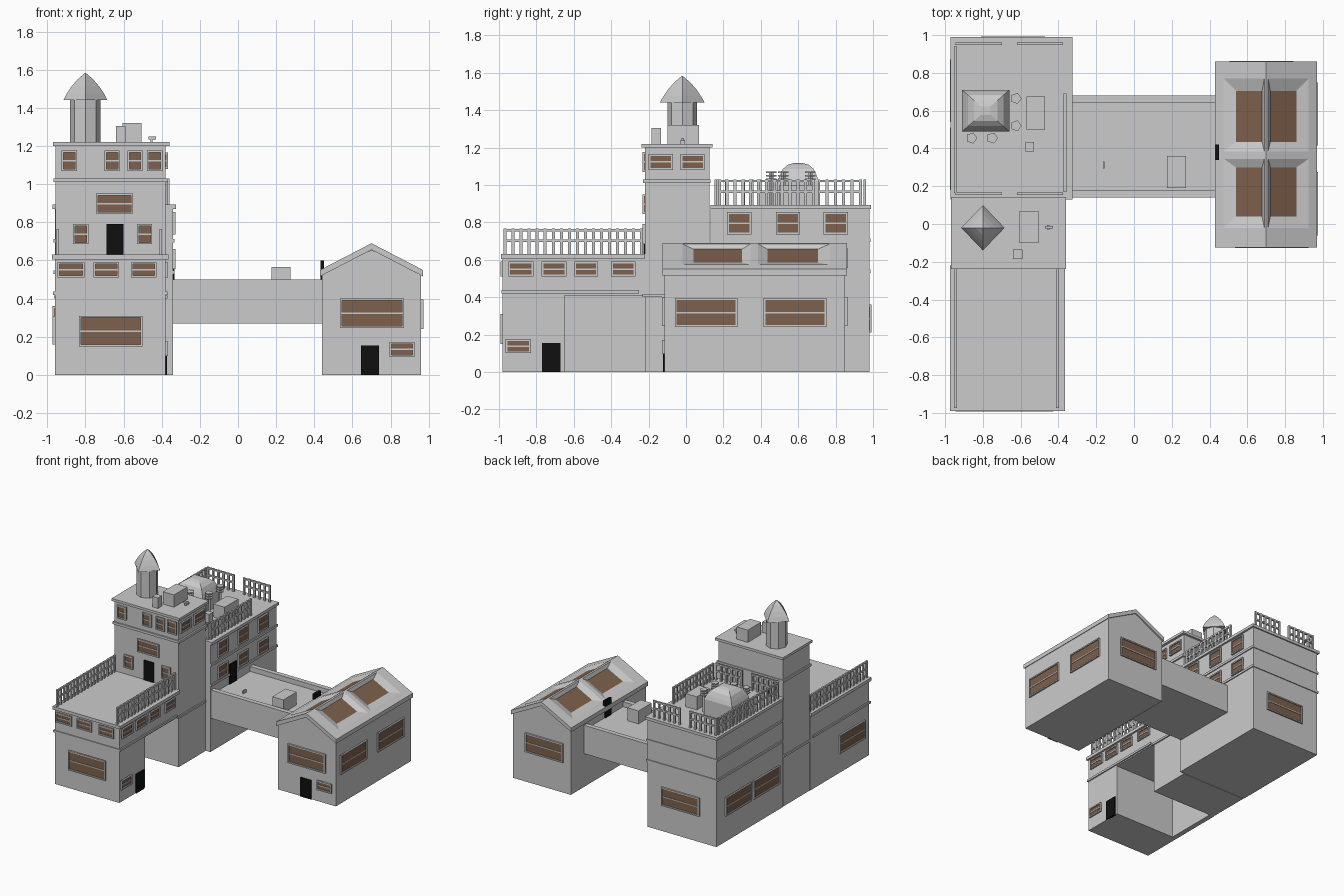
import bpy, bmesh, math
from mathutils import Matrix, Vector

if "Cube" in bpy.data.objects:
    bpy.data.objects.remove(bpy.data.objects["Cube"])


def material(name, col):
    m = bpy.data.materials.new(name)
    m.diffuse_color = (*col, 1)
    m.use_nodes = True
    m.node_tree.nodes["Principled BSDF"].inputs["Base Color"].default_value = m.diffuse_color
    return m


GLASS = material("brown_glass", (0.21, 0.12, 0.075))
BLACK = material("black_door", (0.005, 0.005, 0.005))


def finish(name, bm, mats=()):
    bmesh.ops.recalc_face_normals(bm, faces=bm.faces)
    me = bpy.data.meshes.new(name)
    bm.to_mesh(me)
    bm.free()
    for m in mats:
        me.materials.append(m)
    ob = bpy.data.objects.new(name, me)
    bpy.context.collection.objects.link(ob)
    return ob


def boxes(name, items, mat=None):
    """One object from (x0, x1, y0, y1, z0, z1) boxes."""
    bm = bmesh.new()
    for x0, x1, y0, y1, z0, z1 in items:
        m = Matrix.Translation(((x0 + x1) / 2, (y0 + y1) / 2, (z0 + z1) / 2)) @ \
            Matrix.Diagonal((abs(x1 - x0), abs(y1 - y0), abs(z1 - z0), 1))
        bmesh.ops.create_cube(bm, size=1, matrix=m)
    return finish(name, bm, [mat] if mat else [])


def loft(name, cx, cy, rings, n, rot=0):
    """Stack of n-sided rings (rx, ry, z)."""
    bm = bmesh.new()
    loops = [[bm.verts.new((cx + rx * math.cos(rot + 2 * math.pi * i / n),
                            cy + ry * math.sin(rot + 2 * math.pi * i / n), z))
              for i in range(n)] for rx, ry, z in rings]
    for a, b in zip(loops, loops[1:]):
        for i in range(n):
            bm.faces.new((a[i], a[(i + 1) % n], b[(i + 1) % n], b[i]))
    bm.faces.new(loops[0])
    bm.faces.new(loops[-1])
    return finish(name, bm)


# Windows and doors: collected, then built as three objects
frames, panes, doors = [], [], []


def on_wall(axis, wall, s, a0, a1, z0, z1, d):
    near, far = wall - s * 0.01, wall + s * d
    return (near, far, a0, a1, z0, z1) if axis == 'x' else (a0, a1, near, far, z0, z1)


def window(axis, wall, s, spans, z0, z1):
    t = 0.01
    for a0, a1 in spans:
        put = lambda *r, d: on_wall(axis, wall, s, *r, d)
        panes.append(put(a0, a1, z0, z1, d=0.005))
        zm = (z0 + z1) / 2
        frames.extend([put(a0, a0 + t, z0, z1, d=0.013), put(a1 - t, a1, z0, z1, d=0.013),
                       put(a0, a1, z0, z0 + t, d=0.013), put(a0, a1, z1 - t, z1, d=0.013),
                       put(a0, a1, zm - 0.004, zm + 0.004, d=0.009)])


def door(axis, wall, s, a0, a1, z0, z1):
    doors.append(on_wall(axis, wall, s, a0, a1, z0, z1, 0.008))


# Front wing: shell around an open recess on the right side
boxes("front_wing", [(-0.96, -0.38, -0.98, -0.65, 0, 0.41),
                     (-0.96, -0.92, -0.65, -0.22, 0, 0.41),
                     (-0.96, -0.38, -0.98, -0.22, 0.41, 0.61)])
boxes("front_wing_ledges", [(-0.97, -0.37, -0.987, -0.25, 0.42, 0.437),
                            (-0.975, -0.365, -0.99, -0.22, 0.605, 0.63)])
window('y', -0.98, -1, [(-0.833, -0.5)], 0.15, 0.31)
window('y', -0.98, -1, [(-0.945, -0.805), (-0.757, -0.625), (-0.56, -0.427)], 0.51, 0.59)
window('x', -0.38, 1, [(-0.95, -0.815), (-0.773, -0.64), (-0.597, -0.47), (-0.4, -0.27)], 0.51, 0.59)
window('x', -0.38, 1, [(-0.965, -0.83)], 0.1, 0.175)
window('x', -0.96, -1, [(-0.92, -0.59)], 0.16, 0.31)
door('x', -0.38, 1, -0.77, -0.67, 0, 0.155)

# Tower
boxes("tower", [(-0.957, -0.38, -0.22, 0.125, 0, 1.21)])
boxes("tower_ledges", [(-0.965, -0.37, -0.232, 0.12, 0.4, 0.417),
                       (-0.967, -0.367, -0.23, 0.132, 1.01, 1.03),
                       (-0.97, -0.36, -0.237, 0.142, 1.2, 1.22)])
window('y', -0.22, -1, [(-0.865, -0.785), (-0.53, -0.45)], 0.685, 0.79)
window('y', -0.22, -1, [(-0.745, -0.55)], 0.845, 0.95)
window('y', -0.22, -1, [(-0.925, -0.845), (-0.7, -0.62), (-0.58, -0.5), (-0.477, -0.395)], 1.07, 1.175)
window('x', -0.38, 1, [(-0.2, -0.07), (-0.03, 0.1)], 1.08, 1.165)
door('y', -0.22, -1, -0.69, -0.6, 0.63, 0.79)

# Tower roof: turret with pointed four-sided cap, and utility boxes
turret = loft("turret", -0.80, -0.02, [(0.08, 0.08, 1.21), (0.08, 0.08, 1.45)], 8)
loft("turret_cap", -0.80, -0.02,
     [(0.115, 0.12, 1.44), (0.098, 0.1, 1.475), (0.072, 0.074, 1.513),
      (0.04, 0.041, 1.55), (0.002, 0.002, 1.583)], 4)
boxes("tower_roof_boxes", [(-0.605, -0.505, -0.1, 0.07, 1.21, 1.32),
                           (-0.64, -0.59, -0.185, -0.135, 1.21, 1.305)])
boxes("tower_roof_pipe", [(-0.46, -0.448, -0.03, -0.005, 1.21, 1.24),
                          (-0.47, -0.43, -0.025, -0.01, 1.235, 1.25)])

# Back block
boxes("back_block", [(-0.96, -0.34, 0.13, 0.98, 0, 0.88)])
boxes("back_block_ledges", [(-0.968, -0.332, 0.135, 0.987, z, z + 0.018) for z in (0.53, 0.695)]
      + [(-0.972, -0.325, 0.13, 0.99, 0.87, 0.893)])
trio = [(0.22, 0.35), (0.48, 0.61), (0.735, 0.865)]
window('x', -0.34, 1, trio, 0.735, 0.855)
window('x', -0.34, 1, trio, 0.555, 0.66)
window('y', 0.98, 1, [(-0.81, -0.47)], 0.21, 0.36)
window('x', -0.96, -1, [(0.18, 0.51), (0.54, 0.87)], 0.21, 0.36)
door('x', -0.34, 1, 0.37, 0.46, 0.46, 0.62)

# Back roof: domed skylight, utility boxes, vents
k = math.sqrt(2)
dome = loft("roof_dome", -0.785, 0.6,
            [(0.125 * k * s, 0.11 * k * s, z) for s, z in
             ((1, 0.88), (1, 1.02), (0.9, 1.05), (0.75, 1.085), (0.5, 1.108), (0.2, 1.117))],
            4, math.pi / 4)
boxes("back_roof_boxes", [(-0.57, -0.47, 0.5, 0.675, 0.88, 1.0),
                          (-0.575, -0.53, 0.385, 0.435, 0.88, 0.97)])
for vx, vy in ((-0.625, 0.665), (-0.625, 0.52), (-0.86, 0.455), (-0.75, 0.455)):
    prof = [(0.013, 0.88)]
    for z in (1.025, 1.045, 1.065):
        prof += [(0.013, z), (0.03, z), (0.03, z + 0.008), (0.013, z + 0.008)]
    loft("roof_vent", vx, vy, [(r, r, z) for r, z in prof], 5)


# Railings
def railing(name, axis, c, a0, a1, z):
    n = max(2, round((a1 - a0) / 0.045))
    bars = [(a0, a1, z + h, z + h + 0.012) for h in (0.065, 0.122)]
    for i in range(n + 1):
        a = a0 + (a1 - a0 - 0.016) * i / n
        bars.append((a, a + 0.016, z - 0.005, z + 0.136))
    w = 0.007
    boxes(name, [(c - w, c + w, a, b, p, q) if axis == 'x' else (a, b, c - w, c + w, p, q)
                 for a, b, p, q in bars])


for x in (-0.945, -0.405):
    railing("front_wing_railing", 'x', x, -0.975, -0.23, 0.63)
railing("back_railing_left", 'x', -0.945, 0.165, 0.94, 0.893)
railing("back_railing_right", 'x', -0.365, 0.17, 0.69, 0.893)
for y in (0.955, 0.16):
    railing("back_railing_end", 'y', y, -0.945, -0.7, 0.893)
    railing("back_railing_end", 'y', y, -0.62, -0.375, 0.893)

# Bridge with parapets and a roof box
boxes("bridge", [(-0.35, 0.45, 0.14, 0.68, 0.27, 0.46)])
boxes("bridge_parapets", [(-0.35, 0.45, 0.14, 0.178, 0.45, 0.5), (-0.35, 0.45, 0.642, 0.68, 0.45, 0.5)])
boxes("bridge_box", [(0.175, 0.275, 0.19, 0.36, 0.45, 0.565)])
boxes("bridge_pipe", [(-0.165, -0.155, 0.295, 0.33, 0.45, 0.485)])

# Gabled house
bm = bmesh.new()
prof = [(0.44, 0), (0.96, 0), (0.96, 0.53), (0.70, 0.655), (0.44, 0.53)]
f = bm.faces.new([bm.verts.new((x, -0.115, z)) for x, z in prof])
ext = bmesh.ops.extrude_face_region(bm, geom=[f], use_keep_orig=True)
bmesh.ops.translate(bm, vec=(0, 0.965, 0), verts=[v for v in ext["geom"] if isinstance(v, bmesh.types.BMVert)])
finish("house_walls", bm)
window('y', -0.115, -1, [(0.535, 0.87)], 0.245, 0.4)
window('y', -0.115, -1, [(0.795, 0.925)], 0.095, 0.172)
window('y', 0.85, 1, [(0.505, 0.845)], 0.245, 0.4)
window('x', 0.96, 1, [(-0.06, 0.275), (0.415, 0.75)], 0.24, 0.395)
door('y', -0.115, -1, 0.645, 0.74, 0, 0.155)
door('x', 0.44, -1, 0.34, 0.42, 0.46, 0.6)

# House roof: slab with four sunken skylights
bm = bmesh.new()
H, Y0, Y1 = 0.27, -0.125, 0.86
for s in (1, -1):
    P = lambda u, y, d=0: bm.verts.new((0.70 + s * u, y, 0.69 - 0.14 * u / H - d))
    us, ys = [0, 0.01, 0.225, H], [Y0, -0.02, 0.345, 0.385, 0.77, Y1]
    wells = {(1, 1): (0.04, 0.3), (1, 3): (0.435, 0.705)}
    for i in range(3):
        for j in range(5):
            r = [(us[i], ys[j]), (us[i + 1], ys[j]), (us[i + 1], ys[j + 1]), (us[i], ys[j + 1])]
            if (i, j) not in wells:
                bm.faces.new([P(*p) for p in r])
                continue
            a, b = wells[i, j]
            q = [(0.022, a), (0.16, a), (0.16, b), (0.022, b)]
            bm.faces.new([P(*p, 0.022) for p in q]).material_index = 1
            for m in range(4):
                n = (m + 1) % 4
                bm.faces.new((P(*r[m]), P(*r[n]), P(*q[n], 0.022), P(*q[m], 0.022)))
    D = 0.034
    bm.faces.new((P(0, Y0, D), P(H, Y0, D), P(H, Y1, D), P(0, Y1, D)))
    bm.faces.new((P(H, Y0), P(H, Y1), P(H, Y1, D), P(H, Y0, D)))
    for y in (Y0, Y1):
        bm.faces.new((P(0, y), P(H, y), P(H, y, D), P(0, y, D)))
bmesh.ops.remove_doubles(bm, verts=bm.verts, dist=0.0005)
finish("house_roof", bm, [material("roof_grey", (0.8, 0.8, 0.8)), GLASS])

boxes("window_frames", frames)
boxes("window_panes", panes, GLASS)
boxes("doors", doors, BLACK)
